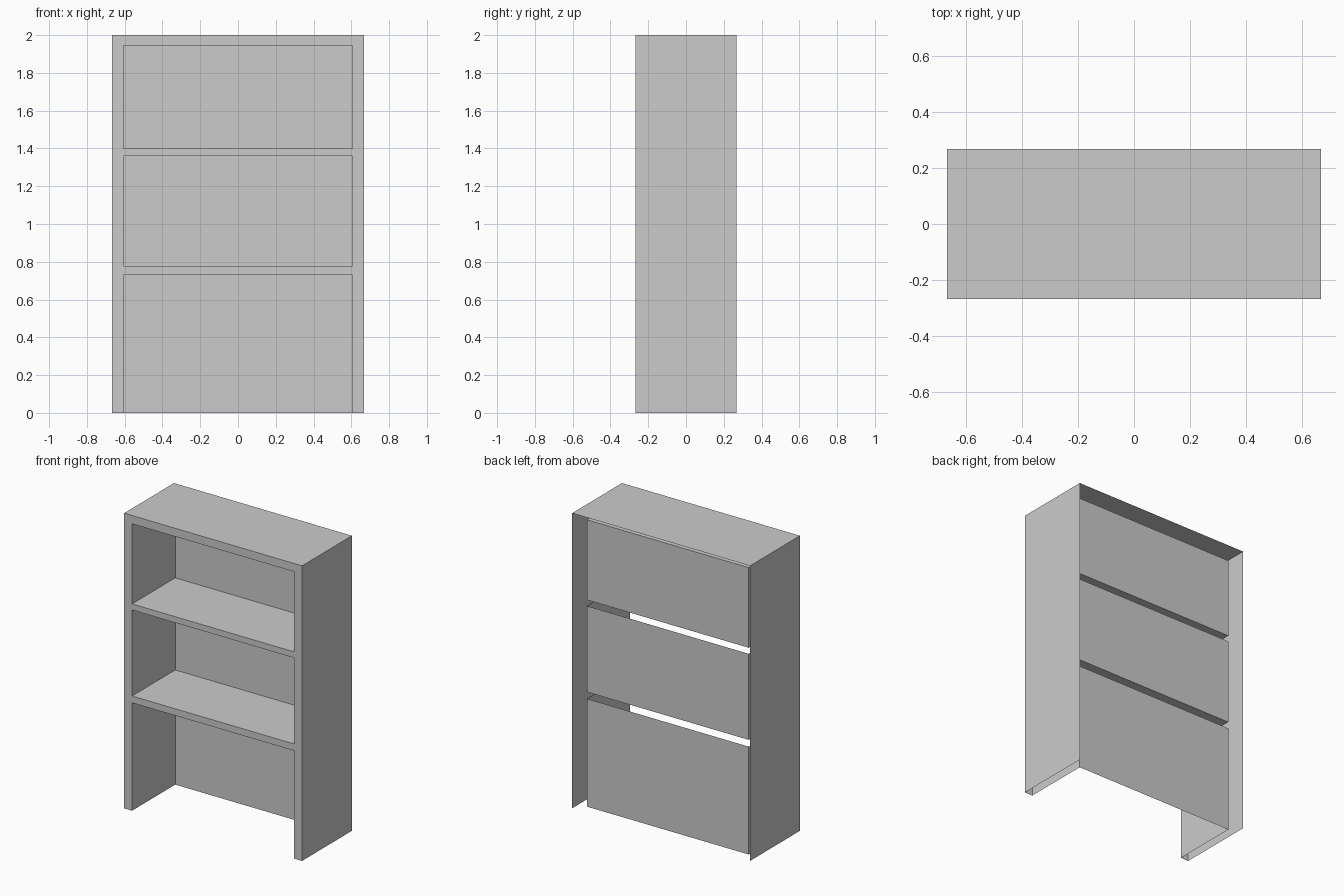
import bpy

if "Cube" in bpy.data.objects:
    bpy.data.objects.remove(bpy.data.objects["Cube"])

W, D, H = 0.667, 0.267, 2.0      # half width, half depth, height
IW, BACK = 0.607, 0.195          # opening half width, back panel position
BAYS = [("lower", 0.0, 0.731), ("middle", 0.777, 1.36), ("upper", 1.401, 1.944)]


def sheet(name, *quads):
    """Single-skin part made from quads of four corners."""
    verts = [v for q in quads for v in q]
    faces = [tuple(range(4 * i, 4 * i + 4)) for i in range(len(quads))]
    mesh = bpy.data.meshes.new(name)
    mesh.from_pydata(verts, [], faces)
    ob = bpy.data.objects.new(name, mesh)
    bpy.context.collection.objects.link(ob)
    return ob


def flat_x(x, y0, y1, z0, z1):
    return [(x, y0, z0), (x, y1, z0), (x, y1, z1), (x, y0, z1)]


def flat_y(y, x0, x1, z0, z1):
    return [(x0, y, z0), (x1, y, z0), (x1, y, z1), (x0, y, z1)]


def flat_z(z, x, y0, y1):
    return [(-x, y0, z), (x, y0, z), (x, y1, z), (-x, y1, z)]


# Outer shell: top and sides, open at back and bottom
sheet("cabinet_top", flat_z(H, W, -D, D))
sheet("right_side", flat_x(W, -D, D, 0, H))
sheet("left_side", flat_x(-W, D, -D, 0, H))

# Front frame: two stiles and the rails between the openings
sheet("right_stile", flat_y(-D, IW, W, 0, H))
sheet("left_stile", flat_y(-D, -W, -IW, 0, H))
rail_tops = [bay[1] for bay in BAYS[1:]] + [H]
for (name, z0, z1), top in zip(BAYS, rail_tops):
    sheet(name + "_rail", flat_y(-D, -IW, IW, z1, top))

# Recessed bays: back panel, inner sides and shelf board
for name, z0, z1 in BAYS:
    sheet(name + "_back_panel", flat_y(BACK, -IW, IW, z0, z1))
    sheet(name + "_inner_sides", flat_x(IW, BACK, -D, z0, z1),
          flat_x(-IW, -D, BACK, z0, z1))
    if z0 > 0:
        sheet(name + "_shelf", flat_z(z0, IW, -D, BACK))

# Ceiling of the upper bay
sheet("upper_ceiling", flat_z(BAYS[-1][2], IW, BACK, -D))
